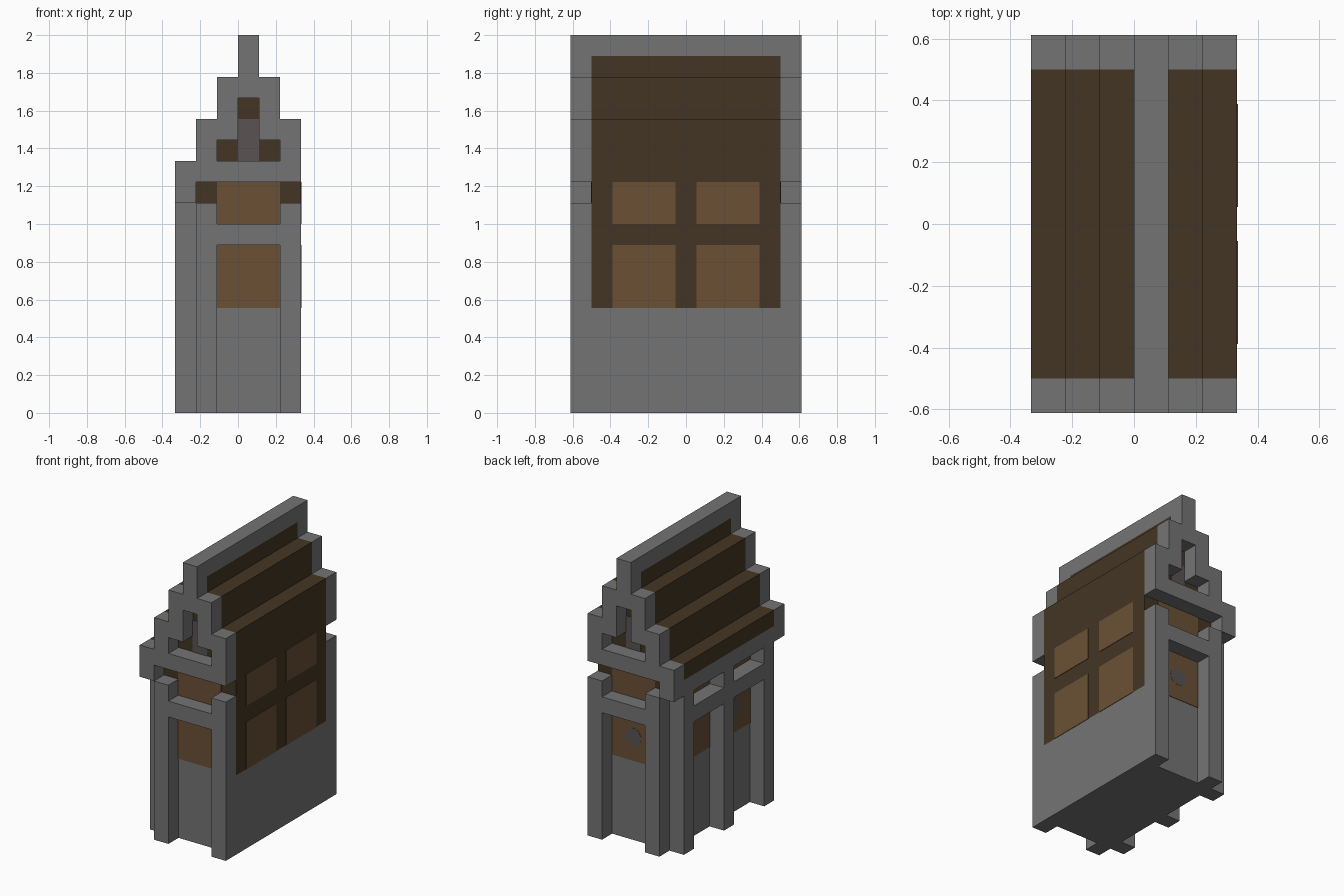
import bpy
import bmesh
import math
from mathutils import Matrix, Vector

cube = bpy.data.objects.get("Cube")
if cube:
    bpy.data.objects.remove(cube, do_unlink=True)

# The house is laid out on a block grid: width, depth and height in blocks
WIDTH, DEPTH, HEIGHT = 6, 11, 18
UNIT = 2 / HEIGHT
THIN = 0.03          # plate thickness in blocks
FRONT, BACK = 1, DEPTH - 1   # wall planes of the body


def material(name, color):
    mat = bpy.data.materials.new(name)
    mat.use_nodes = True
    mat.diffuse_color = (*color, 1)
    mat.node_tree.nodes["Principled BSDF"].inputs["Base Color"].default_value = (*color, 1)
    return mat


stone = material("grey stone", (0.175, 0.175, 0.175))
dark_wood = material("dark wood", (0.057, 0.036, 0.017))
light_wood = material("light wood", (0.145, 0.081, 0.036))
iron = material("dull iron", (0.1, 0.086, 0.086))


def to_world(x, y, z):
    return Vector((x - WIDTH / 2, y - DEPTH / 2, z)) * UNIT


def finish(name, mat, bm):
    mesh = bpy.data.meshes.new(name)
    bmesh.ops.recalc_face_normals(bm, faces=bm.faces)
    bm.to_mesh(mesh)
    bm.free()
    mesh.materials.append(mat)
    obj = bpy.data.objects.new(name, mesh)
    bpy.context.collection.objects.link(obj)
    return obj


def part(name, mat, boxes):
    """One object from boxes given as (x range, y range, z range) in blocks."""
    bm = bmesh.new()
    for xs, ys, zs in boxes:
        low = to_world(xs[0], ys[0], zs[0])
        high = to_world(xs[1], ys[1], zs[1])
        place = Matrix.Translation((low + high) / 2) @ Matrix.Diagonal((*(high - low), 1))
        bmesh.ops.create_cube(bm, size=1, matrix=place)
    return finish(name, mat, bm)


def disc(name, mat, spot, turn):
    """Thin round plate centred on a spot in blocks."""
    bm = bmesh.new()
    place = Matrix.Translation(to_world(*spot)) @ turn
    bmesh.ops.create_cone(bm, cap_ends=True, segments=20, radius1=UNIT * 0.55,
                          radius2=UNIT * 0.55, depth=UNIT * THIN * 3, matrix=place)
    return finish(name, mat, bm)


sill, rail, lintel, eave = 5, 8, 10, 11
body_y = (FRONT, BACK)

# Body: stone base and timber upper storey
part("stone_base", stone, [((1, WIDTH), body_y, (0, sill))])
part("timber_storey", dark_wood, [((1, WIDTH), body_y, (sill, eave))])

# Stepped roof, each tier two blocks higher and one block narrower
tiers = []
for n in range(4):
    bottom = max(eave, eave + 2 * n - 1)
    top = min(eave + 2 * n + 1, HEIGHT - 1)
    tiers.append(((n, min(WIDTH, 7 - n)), body_y, (bottom, top)))
part("stepped_roof", dark_wood, tiers)
part("roof_ridge", stone, [((3, 4), (0, DEPTH), (HEIGHT - 1, HEIGHT))])

# Side arcade: three pillars, a middle rail and a top beam
pillars = [((0, 1), (y, y + 1), (0, lintel)) for y in (1, 5, 9)]
part("side_pillars", stone, pillars)
bays = [(2, 5), (6, 9)]
part("side_rails", stone, [((0, 1), bay, (rail, rail + 1)) for bay in bays])
part("side_top_beam", stone, [((0, 1), body_y, (lintel, eave))])

# Window panels on both long sides
window_heights = [(sill, rail), (rail + 1, eave)]
part("left_panels", light_wood,
     [((WIDTH, WIDTH + THIN), bay, zs) for bay in bays for zs in window_heights])
part("right_panels", light_wood,
     [((1 - THIN, 1), bay, zs) for bay in bays for zs in window_heights])

# Front and back ends share one layout
for end, ys, face in (("front", (0, 1), (FRONT - THIN, FRONT)),
                      ("back", (BACK, DEPTH), (BACK, BACK + THIN))):
    part(end + "_pillars", stone, [((x, x + 1), ys, (0, lintel)) for x in (1, 5)])
    part(end + "_rail", stone, [((2, 5), ys, (rail, rail + 1))])
    part(end + "_panels", light_wood, [((2, 5), face, zs) for zs in window_heights])

    # Gable frame: tie beam, eave drop, stepped rafters and crown
    frame = [((0, WIDTH), ys, (eave, eave + 1)), ((0, 1), ys, (lintel, eave))]
    for x, z in ((1, 12), (5, 12), (2, 13), (4, 13)):
        frame.append(((x, x + 1), ys, (z, z + 2)))
    frame.append(((2, 5), ys, (15, 16)))
    frame.append(((3, 4), ys, (16, 17)))
    part(end + "_gable", stone, frame)
    part(end + "_attic_shutter", iron, [((3, 4), face, (12, 14))])

# Round iron plates on the back and side panels
middle = (sill + rail) / 2
disc("back_round_plate", iron, (3.5, BACK, middle), Matrix.Rotation(math.pi / 2, 4, "X"))
disc("side_round_plate", iron, (1, 3.5, middle), Matrix.Rotation(math.pi / 2, 4, "Y"))
